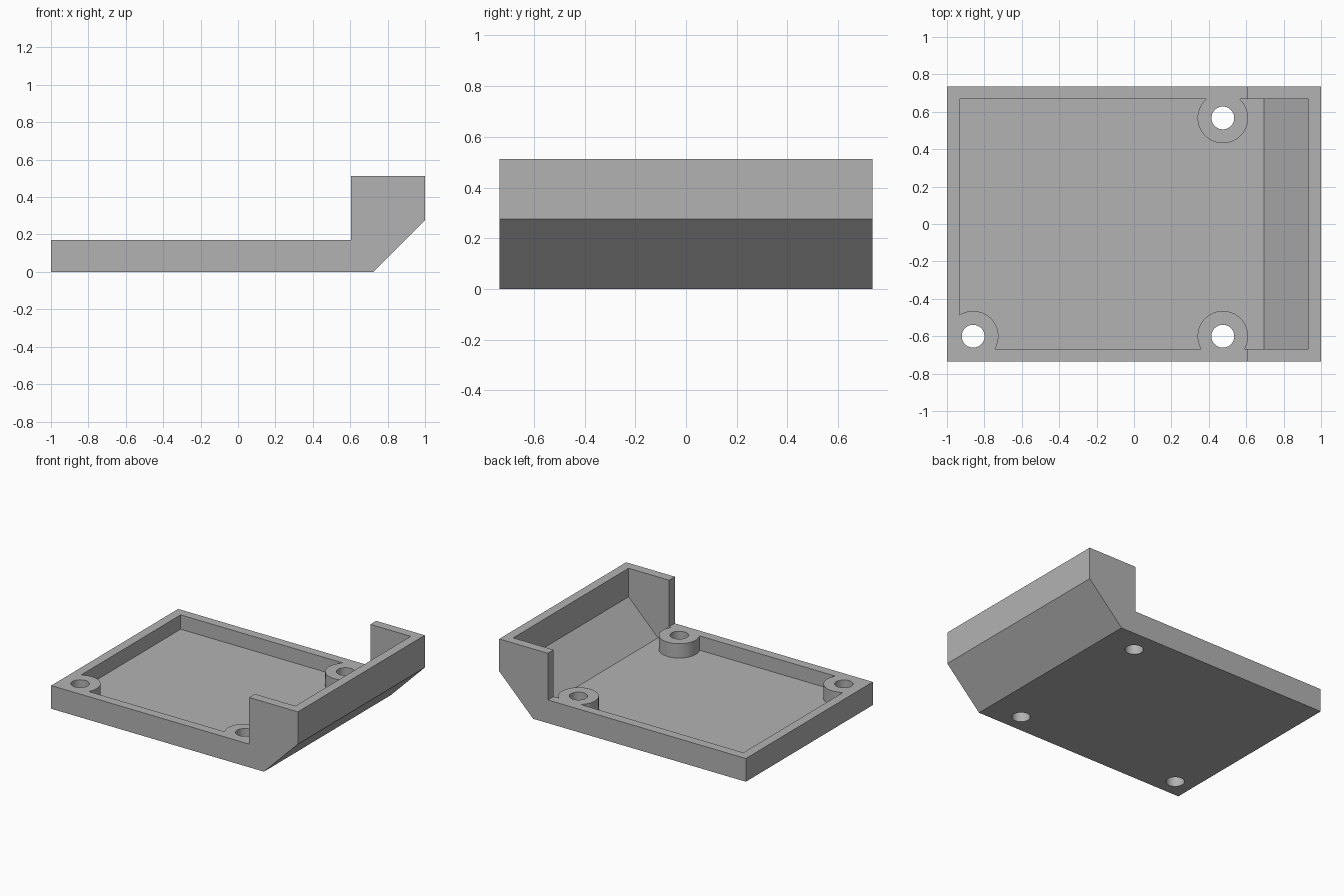
import bpy
import bmesh
import math

cube = bpy.data.objects.get("Cube")
if cube:
    bpy.data.objects.remove(cube, do_unlink=True)

grey = bpy.data.materials.new("mid_grey")
grey.use_nodes = True
colour = (0.45, 0.45, 0.45, 1)
grey.diffuse_color = colour
grey.node_tree.nodes["Principled BSDF"].inputs["Base Color"].default_value = colour

WALL = 0.067
HALF_Y = 0.735
RIM = 0.17
TOP = 0.512


def finish(name, bm):
    bmesh.ops.recalc_face_normals(bm, faces=bm.faces[:])
    mesh = bpy.data.meshes.new(name)
    bm.to_mesh(mesh)
    bm.free()
    mesh.materials.append(grey)
    obj = bpy.data.objects.new(name, mesh)
    bpy.context.collection.objects.link(obj)
    return obj


def extrude_profile(name, points, half_y):
    """Extrude an (x, z) outline along y, centred on y = 0."""
    bm = bmesh.new()
    face = bm.faces.new([bm.verts.new((x, -half_y, z)) for x, z in points])
    new = bmesh.ops.extrude_face_region(bm, geom=[face])["geom"]
    verts = [v for v in new if isinstance(v, bmesh.types.BMVert)]
    bmesh.ops.translate(bm, verts=verts, vec=(0, 2 * half_y, 0))
    return finish(name, bm)


def cylinder(name, x, y, radius, z0, z1):
    bm = bmesh.new()
    bmesh.ops.create_cone(bm, cap_ends=True, segments=64, radius1=radius,
                          radius2=radius, depth=z1 - z0)
    bmesh.ops.translate(bm, verts=bm.verts[:], vec=(x, y, (z0 + z1) / 2))
    return finish(name, bm)


def combine(target, tool, operation):
    """Apply an exact boolean and discard the tool."""
    mod = target.modifiers.new(operation, 'BOOLEAN')
    mod.operation = operation
    mod.solver = 'EXACT'
    mod.object = tool
    bpy.context.view_layer.objects.active = target
    bpy.ops.object.modifier_apply(modifier=mod.name)
    bpy.data.objects.remove(tool, do_unlink=True)


# Tray body: low rim, raised end and chamfered underside
tray = extrude_profile("tray", [
    (-1, 0), (0.725, 0), (1, 0.275), (1, TOP),
    (0.605, TOP), (0.605, RIM), (-1, RIM)], HALF_Y)

# Hollow interior with a sloped end, open at the top
cavity = extrude_profile("cavity_cutter", [
    (-1 + WALL, 0.065), (0.695, 0.065), (1 - WALL, 0.303),
    (1 - WALL, 0.7), (-1 + WALL, 0.7)], HALF_Y - WALL)
combine(tray, cavity, 'DIFFERENCE')

# Screw bosses flush with the rim, drilled right through
centres = [(-0.86, -0.6), (0.475, -0.6), (0.475, 0.567)]
for x, y in centres:
    combine(tray, cylinder("boss", x, y, 0.135, 0.03, RIM), 'UNION')
for x, y in centres:
    combine(tray, cylinder("hole_cutter", x, y, 0.061, -0.1, 0.3), 'DIFFERENCE')

# Smooth the round walls, keep the corners crisp
bpy.ops.object.select_all(action='DESELECT')
tray.select_set(True)
bpy.context.view_layer.objects.active = tray
bpy.ops.object.shade_smooth_by_angle(angle=math.radians(25))
